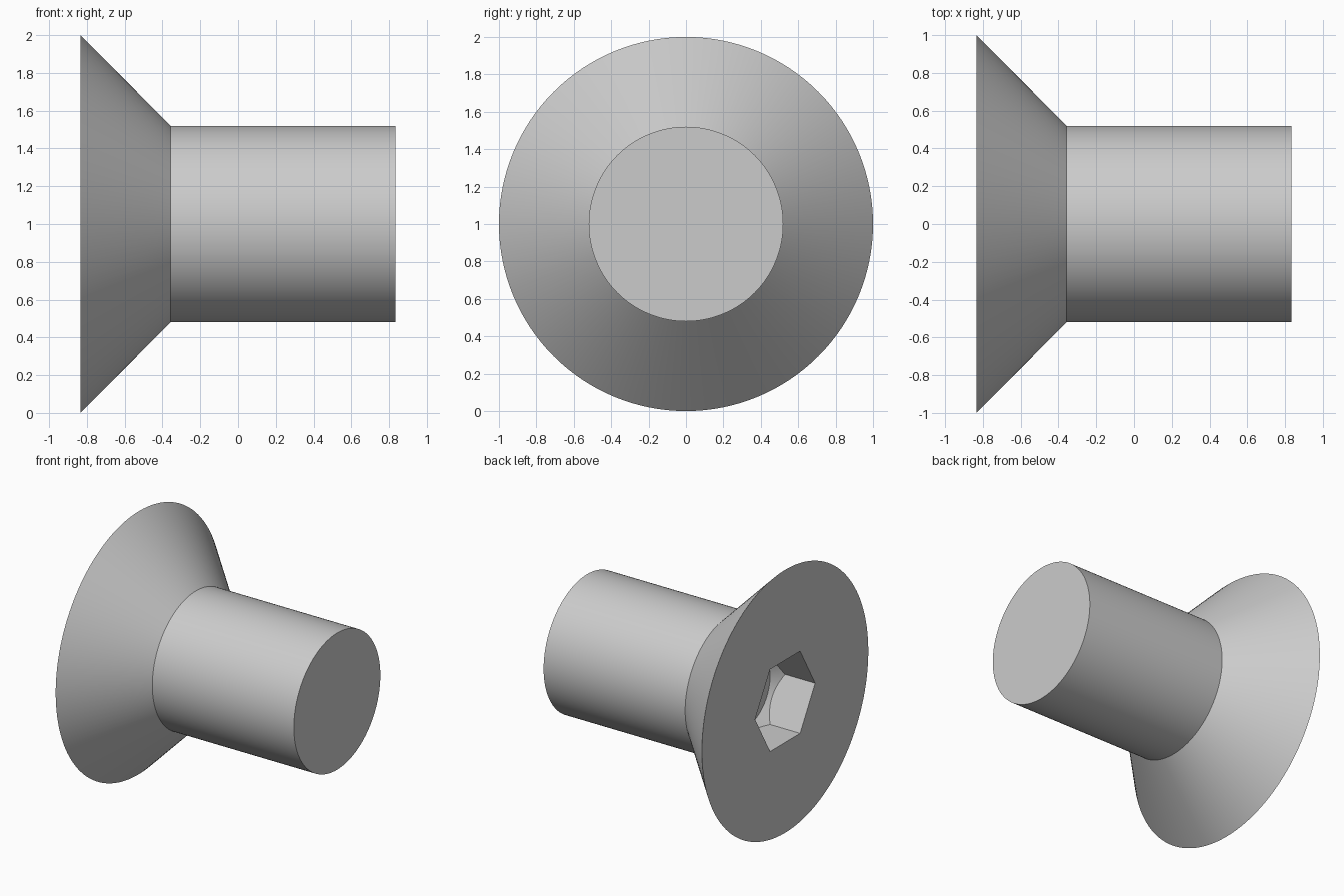
import bpy, bmesh, math
from mathutils import Vector

cube = bpy.data.objects.get("Cube")
if cube:
    bpy.data.objects.remove(cube)

HEAD_X, NECK_X, TIP_X = -0.834, -0.357, 0.834
HEAD_R, SHANK_R = 1.0, 0.52
SOCKET_R, FLOOR_R, FLOOR_DEPTH = 0.361, 0.287, 0.327
AXIS_Z = 1.0

steel = bpy.data.materials.new("plain_grey_steel")
steel.use_nodes = True
grey = (0.6, 0.6, 0.6, 1.0)
steel.diffuse_color = grey
steel.node_tree.nodes["Principled BSDF"].inputs["Base Color"].default_value = grey


def turned(name, profile, sides):
    """Solid turned around the x axis from (x, radius) points, with flat ends."""
    bm = bmesh.new()
    rings = []
    for x, r in profile:
        angles = [2 * math.pi * i / sides for i in range(sides)]
        rings.append([bm.verts.new((x, r * math.cos(a), AXIS_Z + r * math.sin(a)))
                      for a in angles])
    for a, b in zip(rings, rings[1:]):
        for i in range(sides):
            j = (i + 1) % sides
            bm.faces.new((a[i], a[j], b[j], b[i]))
    bm.faces.new(rings[0])
    bm.faces.new(rings[-1])
    bmesh.ops.recalc_face_normals(bm, faces=bm.faces)
    mesh = bpy.data.meshes.new(name)
    bm.to_mesh(mesh)
    bm.free()
    mesh.materials.append(steel)
    obj = bpy.data.objects.new(name, mesh)
    bpy.context.collection.objects.link(obj)
    return obj


def boolean(target, tool, operation):
    mod = target.modifiers.new(operation.lower(), 'BOOLEAN')
    mod.operation = operation
    mod.solver = 'EXACT'
    mod.object = tool
    bpy.context.view_layer.objects.active = target
    bpy.ops.object.modifier_apply(modifier=mod.name)
    bpy.data.objects.remove(tool)


# Countersunk head and plain shank
screw = turned("countersunk_screw", [(HEAD_X, HEAD_R), (NECK_X, SHANK_R),
                                     (TIP_X, SHANK_R)], 128)

# Hex socket with a bevelled round floor
floor_x = HEAD_X + FLOOR_DEPTH
wide = 0.5
socket = turned("socket_cutter", [(HEAD_X - 0.2, wide),
                                  (floor_x - (wide - FLOOR_R), wide),
                                  (floor_x, FLOOR_R)], 96)
hexagon = turned("hex_cutter", [(HEAD_X - 0.1, SOCKET_R), (floor_x + 0.1, SOCKET_R)], 6)
socket.hide_render = hexagon.hide_render = True
boolean(socket, hexagon, 'INTERSECT')
boolean(screw, socket, 'DIFFERENCE')

# Smooth round sides, crisp edges
bpy.ops.object.select_all(action='DESELECT')
screw.select_set(True)
bpy.context.view_layer.objects.active = screw
bpy.ops.object.shade_smooth_by_angle(angle=math.radians(25))
